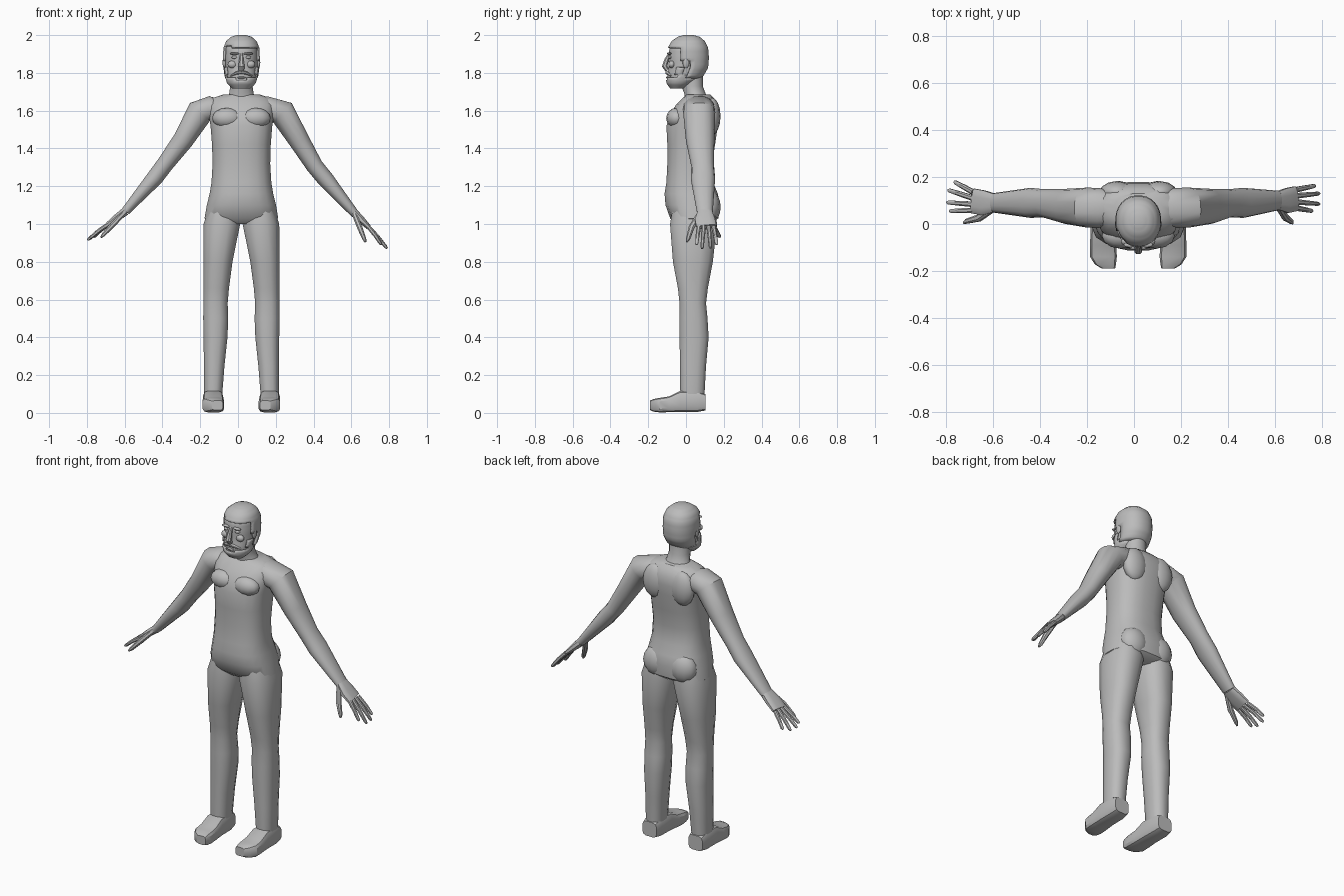
import bpy, bmesh, math
from mathutils import Vector

cube = bpy.data.objects.get("Cube")
if cube:
    bpy.data.objects.remove(cube)

grey = bpy.data.materials.new("plain grey")
grey.use_nodes = True
GREY = (0.5, 0.5, 0.5, 1)
grey.diffuse_color = GREY
grey.node_tree.nodes["Principled BSDF"].inputs["Base Color"].default_value = GREY
CX = 0.018  # centre line of the body
Y = Vector((0, 1, 0))


def loft(name, rings, sides=16, square=0.85, keep=None, thick=0, angle=40):
    """Skin rings of (centre, half axis u, half axis v); square < 1 makes boxier rings."""
    bm = bmesh.new()
    loops = []
    for c, u, v in rings:
        loop = []
        for i in range(sides):
            a = 2 * math.pi * (i + 0.5) / sides
            ca, sa = math.cos(a), math.sin(a)
            p = math.copysign(abs(ca) ** square, ca)
            q = math.copysign(abs(sa) ** square, sa)
            loop.append(bm.verts.new(c + u * p + v * q))
        loops.append(loop)
    for a, b in zip(loops, loops[1:]):
        for i in range(sides):
            j = (i + 1) % sides
            bm.faces.new((a[i], a[j], b[j], b[i]))
    bm.faces.new(loops[0][::-1])
    bm.faces.new(loops[-1])
    bmesh.ops.recalc_face_normals(bm, faces=bm.faces)
    if keep:
        drop = [f for f in bm.faces if not keep(f.calc_center_median())]
        bmesh.ops.delete(bm, geom=drop, context='FACES')
    mesh = bpy.data.meshes.new(name)
    bm.to_mesh(mesh)
    bm.free()
    return finish(bpy.data.objects.new(name, mesh), thick, angle)


def finish(ob, thick=0, angle=40):
    if not ob.users_collection:
        bpy.context.collection.objects.link(ob)
    ob.data.materials.append(grey)
    bpy.ops.object.select_all(action='DESELECT')
    ob.select_set(True)
    bpy.context.view_layer.objects.active = ob
    bpy.ops.object.shade_smooth_by_angle(angle=math.radians(angle))
    if thick:
        mod = ob.modifiers.new("thickness", 'SOLIDIFY')
        mod.thickness, mod.offset = thick, 1
    return ob


def stack(rows):
    """Upright rings from rows of (z, x centre, half width, front y, back y)."""
    return [(Vector((x, (f + b) / 2, z)), Vector((w, 0, 0)), Vector((0, (b - f) / 2, 0)))
            for z, x, w, f, b in rows]


def tube(name, pts, sides=12, **kw):
    """Bent limb through (centre, thickness, y half width)."""
    cs = [Vector(p[0]) for p in pts]
    rings = []
    for i, (_, r, d) in enumerate(pts):
        t = (cs[min(i + 1, len(cs) - 1)] - cs[max(i - 1, 0)]).normalized()
        u = t.cross(Y).normalized()
        rings.append((cs[i], u * r, u.cross(t).normalized() * d))
    return loft(name, rings, sides, **kw)


def refine(rows, n=3):
    out = []
    for a, b in zip(rows, rows[1:]):
        out += [[p + (q - p) * k / n for p, q in zip(a, b)] for k in range(n)]
    return out + [rows[-1]]


def blob(name, loc, size):
    bpy.ops.mesh.primitive_uv_sphere_add(segments=12, ring_count=8, location=loc)
    ob = bpy.context.object
    ob.name, ob.scale = name, size
    return finish(ob)


# Torso, pelvis to shoulders
torso = [(1.0, .16, -.05, .13), (1.03, .197, -.085, .172), (1.1, .185, -.11, .18),
         (1.16, .17, -.115, .17), (1.22, .16, -.105, .145), (1.32, .154, -.1, .14),
         (1.42, .157, -.1, .155), (1.52, .165, -.105, .17), (1.58, .175, -.085, .175),
         (1.63, .18, -.055, .17), (1.665, .16, -.02, .15), (1.685, .1, 0, .13)]
loft("torso", stack([(z, CX, w, f, b) for z, w, f, b in torso]), 20, 0.8)

# Neck
loft("neck", stack([(1.64, CX, .1, -.01, .13), (1.69, CX, .066, -.01, .105),
                    (1.73, CX, .06, -.025, .09), (1.8, CX, .06, -.03, .09)]), 16, 1)

# Legs: z, inner and outer distance from the centre line, front, back
leg = [(1.1, .02, .17, -.07, .15), (1.0, .004, .203, -.088, .168), (.8, .045, .204, -.072, .145),
       (.66, .064, .203, -.045, .118), (.58, .071, .203, -.036, .108), (.5, .068, .204, -.037, .116),
       (.4, .072, .202, -.036, .122), (.25, .088, .2, -.034, .108), (.1, .1, .2, -.032, .1),
       (.04, .1, .195, -.03, .095)]
# Shoes: y, inner, outer, bottom, top
shoe = [(.102, .105, .198, .012, .1), (.06, .098, .204, .004, .118), (-.03, .096, .204, .004, .118),
        (-.09, .092, .206, .003, .088), (-.14, .09, .206, .002, .08), (-.172, .094, .185, .006, .074),
        (-.19, .098, .155, .014, .066)]
for s, side in ((-1, "right"), (1, "left")):
    loft(side + "_leg", stack([(z, CX + s * (i + o) / 2, (o - i) / 2, f, b)
                               for z, i, o, f, b in leg]), 12, 0.8)
    loft(side + "_shoe", [(Vector((CX + s * (i + o) / 2, y, (lo + hi) / 2)),
                           Vector(((o - i) / 2, 0, 0)), Vector((0, 0, (hi - lo) / 2)))
                          for y, i, o, lo, hi in shoe], 12, 0.5, angle=30)
    # Chest and buttock muscles
    blob(side + "_pectoral", (CX + s * .075, -.05, 1.56), (.08, .055, .055))
    blob(side + "_buttock", (CX + s * .085, .12, 1.09), (.085, .064, .09))
    blob(side + "_shoulder_blade", (CX + s * .09, .135, 1.57), (.075, .048, .1))


def arm(side, s, shoulder, mid, elbow, forearm, wrist, knuckle, y_hand, tips, thumb):
    def at(p, y):
        return (s * p[0], y, p[1])
    tube(side + "_arm", [(at((.08, 1.6), .065), .055, .07), (at((.15, 1.61), .068), .068, .085),
                         (at(shoulder, .07), .072, .085), (at(mid, .075), .056, .075),
                         (at(elbow, .088), .046, .06), (at(forearm, .09), .045, .064),
                         (at(wrist, y_hand), .024, .042)], 14, square=0.9)
    tube(side + "_palm", [(at(wrist, y_hand), .023, .04),
                          (at([(a + b) / 2 for a, b in zip(wrist, knuckle)], y_hand), .02, .054),
                          (at(knuckle, y_hand + .008), .014, .054)], 12, square=0.7)
    # Fingers fan out from the knuckles
    for i, (x, y, z) in enumerate(tips):
        base = Vector(at(knuckle, y_hand + .046 - i * .026))
        tip = Vector((s * x, y, z))
        tube(f"{side}_finger_{i + 1}", [(base, .012, .0125), (base.lerp(tip, .5) + Vector((0, 0, .004)),
                                        .011, .011), (base.lerp(tip, .92), .009, .009), (tip, .004, .005)], 8)
    root, tip = Vector(at(wrist, y_hand - .02)), Vector((s * thumb[0], thumb[1], thumb[2]))
    tube(side + "_thumb", [(root, .014, .016), (root.lerp(tip, .5) - Vector((0, .012, 0)), .015, .016),
                           (root.lerp(tip, .9), .011, .011), (tip, .005, .005)], 8)


arm("right", -1, (.2, 1.595), (.29, 1.445), (.385, 1.318), (.44, 1.245), (.595, 1.068), (.685, 1.0), .09,
    [(.765, .18, .93), (.792, .145, .918), (.797, .092, .915), (.785, .055, .925)], (.725, .005, .93))
arm("left", 1, (.235, 1.59), (.325, 1.44), (.405, 1.308), (.465, 1.235), (.612, 1.062), (.69, .985), .1,
    [(.772, .163, .89), (.79, .13, .872), (.79, .085, .87), (.76, .055, .89)], (.675, .003, .905))

# Head, with hair and beard as thickened patches of the same surface
skull = [(1.725, .045, -.08, -.01), (1.75, .07, -.097, .03), (1.79, .081, -.098, .085),
         (1.83, .086, -.092, .108), (1.88, .088, -.093, .112), (1.93, .086, -.088, .108),
         (1.962, .073, -.068, .092), (1.982, .05, -.04, .068), (1.991, .02, -.008, .035)]
rows = [(z, CX, w, f, b) for z, w, f, b in refine(skull)]
loft("head", stack(rows), 28, 0.9)
loft("hair", stack(rows), 28, 0.9, thick=.01, keep=lambda c: c.z > 1.93 + .25 * max(0, -c.x - .0)
     or (c.y > .01 and c.z > 1.775) or (c.y > -.025 and c.z > 1.86))
loft("beard", stack(rows), 28, 0.9, thick=.008, keep=lambda c: c.z < 1.775
     and not (abs(c.x - CX) < .03 and c.z > 1.765) or (c.z < 1.83 and -.05 < c.y < -.005))

# Face
tube("nose", [((CX, -.085, 1.9), .008, .01), ((CX, -.103, 1.87), .012, .012),
              ((CX, -.113, 1.835), .018, .016), ((CX, -.1, 1.815), .015, .012)], 8)
blob("lower_lip", (CX, -.096, 1.775), (.022, .01, .006))
for s, side in ((-1, "right"), (1, "left")):
    x = CX + s * .036
    blob(side + "_eye", (x, -.082, 1.882), (.016, .012, .008))
    blob(side + "_brow", (x, -.088, 1.902), (.026, .012, .007))
    blob(side + "_cheek", (x + s * .012, -.075, 1.845), (.025, .018, .02))
    blob(side + "_ear", (CX + s * .09, .0, 1.855), (.01, .018, .03))
    tube(side + "_moustache", [((CX, -.102, 1.803), .009, .008), ((CX + s * .025, -.1, 1.8), .009, .009),
                               ((CX + s * .055, -.08, 1.785), .004, .006)], 8)
